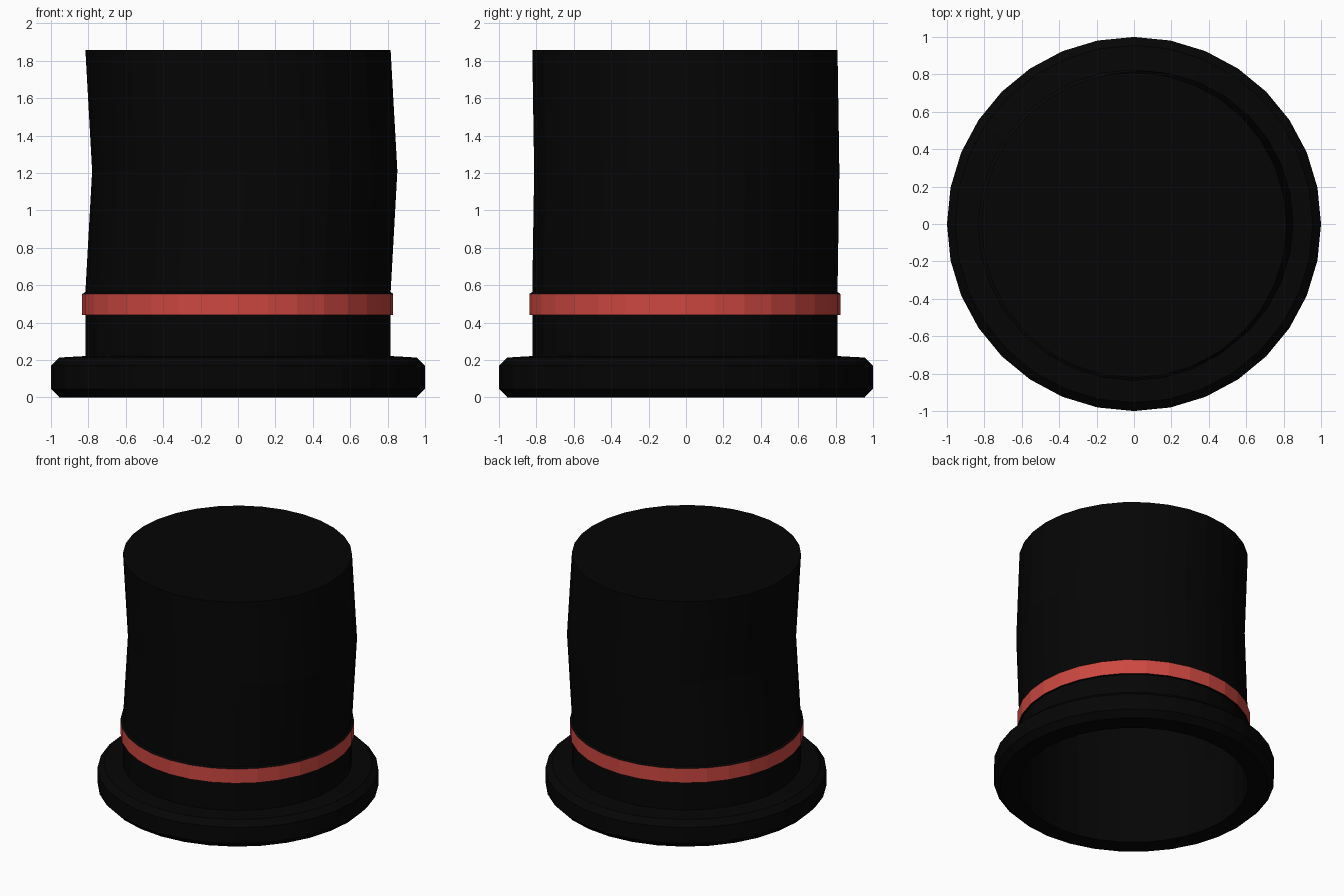
import bpy, bmesh, math

if "Cube" in bpy.data.objects:
    bpy.data.objects.remove(bpy.data.objects["Cube"])

SIDES = 32


def material(name, rgb):
    m = bpy.data.materials.new(name)
    m.diffuse_color = (*rgb, 1.0)
    m.use_nodes = True
    m.node_tree.nodes["Principled BSDF"].inputs["Base Color"].default_value = m.diffuse_color
    return m


black = material("black felt", (0.0015, 0.0015, 0.0015))
red = material("red ribbon", (0.61, 0.064, 0.052))


def loft(name, rings, mats, cap_top=False):
    """Skin circular rings given as (radius, z, centre x, centre y)."""
    bm = bmesh.new()
    loops = []
    for r, z, cx, cy in rings:
        loops.append([bm.verts.new((cx + r * math.cos(math.tau * i / SIDES),
                                    cy + r * math.sin(math.tau * i / SIDES), z))
                      for i in range(SIDES)])
    for a, b in zip(loops, loops[1:]):
        for i in range(SIDES):
            j = (i + 1) % SIDES
            bm.faces.new((a[i], a[j], b[j], b[i]))
    if cap_top:
        bm.faces.new(loops[-1])
    bm.normal_update()
    # upright faces take the last material, so only the ribbon's side is red
    for f in bm.faces:
        f.material_index = len(mats) - 1 if abs(f.normal.z) < 0.1 else 0
    mesh = bpy.data.meshes.new(name)
    bm.to_mesh(mesh)
    bm.free()
    for m in mats:
        mesh.materials.append(m)
    ob = bpy.data.objects.new(name, mesh)
    bpy.context.collection.objects.link(ob)
    return ob


CY = -0.006   # crown sits slightly forward
R = 0.816     # crown radius

# Brim: thick ring with bevelled edges, open in the middle
loft("brim", [(R, 0.0, 0, CY), (0.955, 0.0, 0, 0), (1.0, 0.046, 0, 0),
              (1.0, 0.17, 0, 0), (0.955, 0.213, 0, 0), (R, 0.221, 0, CY)], [black])

# Ribbon: raised red strip with dark edges
loft("ribbon", [(R, 0.44, 0, CY), (0.832, 0.441, -0.002, CY),
                (0.832, 0.553, -0.002, CY), (R, 0.563, 0, CY)], [black, red])

# Crown: hollow tube with a slight sideways kink, closed on top
loft("crown", [(R, 0.0, 0, CY), (R, 0.563, 0, CY), (R, 1.21, 0.036, 0.004),
               (R, 1.857, 0, CY)], [black], cap_top=True)
